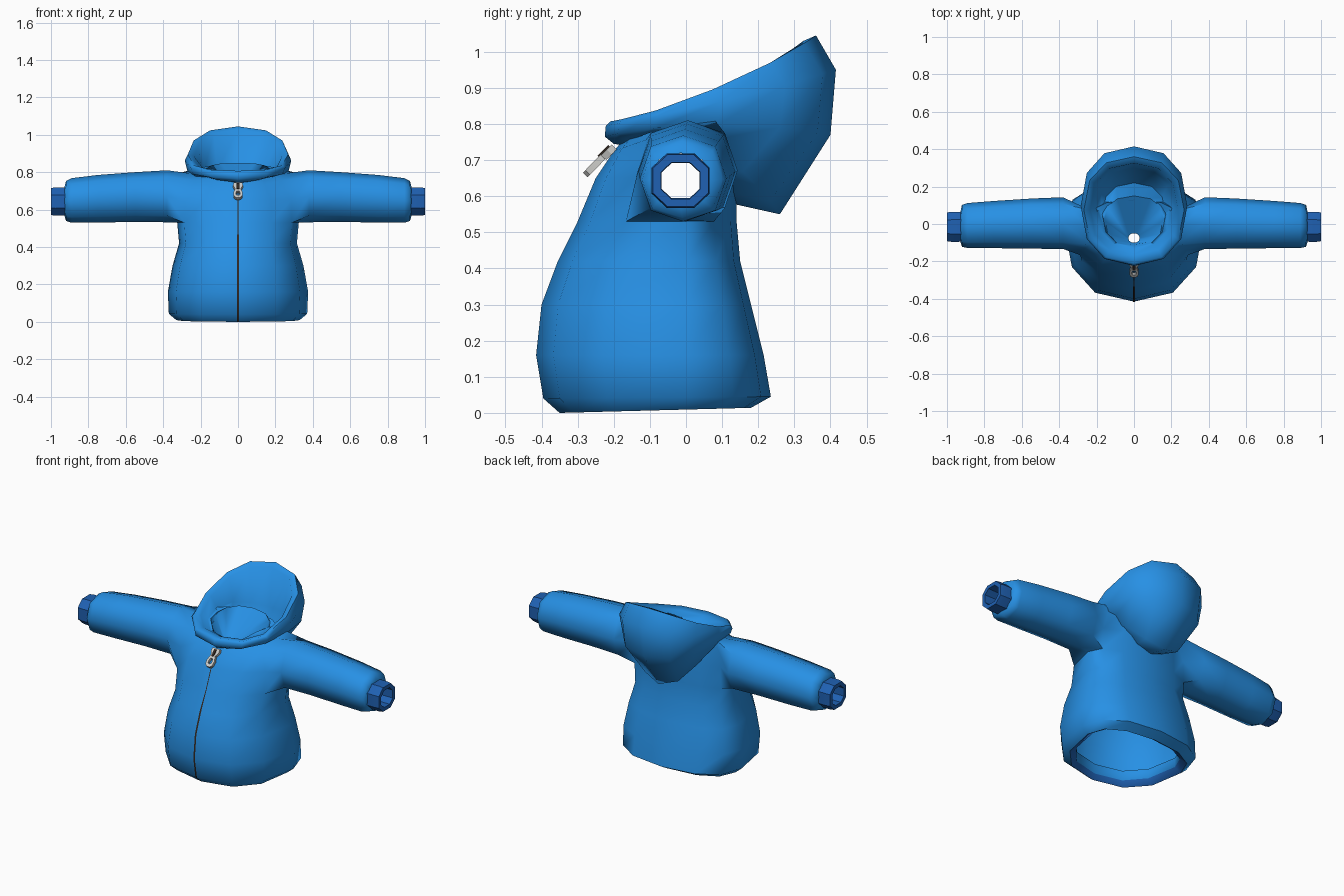
import bpy, bmesh, math
from mathutils import Vector, Matrix

if "Cube" in bpy.data.objects:
    bpy.data.objects.remove(bpy.data.objects["Cube"])


def material(name, rgb):
    m = bpy.data.materials.new(name)
    m.diffuse_color = (*rgb, 1)
    m.use_nodes = True
    m.node_tree.nodes["Principled BSDF"].inputs["Base Color"].default_value = m.diffuse_color
    return m


BLUE = material("jacket blue", (0.02, 0.28, 0.78))
DARK_BLUE = material("cuff blue", (0.014, 0.12, 0.45))
METAL = material("zip metal", (0.6, 0.6, 0.58))
SEAM = material("zip seam dark", (0.03, 0.02, 0.015))


def finish(bm, name, mats, angle=60):
    bmesh.ops.recalc_face_normals(bm, faces=bm.faces)
    me = bpy.data.meshes.new(name)
    bm.to_mesh(me)
    bm.free()
    for m in mats:
        me.materials.append(m)
    me.shade_smooth()
    me.set_sharp_from_angle(angle=math.radians(angle))
    ob = bpy.data.objects.new(name, me)
    bpy.context.collection.objects.link(ob)
    return ob


def spow(v, e=0.85):
    return math.copysign(abs(v) ** e, v)


def skin(bm, a, b, skip=(), mat=0):
    n = len(a)
    for j in range(n):
        if j not in skip:
            f = bm.faces.new((a[j], a[(j + 1) % n], b[(j + 1) % n], b[j]))
            f.material_index = mat


def oval(bm, half_w, yf, zf, yb, zb, y0, lift=0, n=12):
    """Ring through a front and a back point, widest at y0; lift raises its sides."""
    ring = []
    for j in range(n):
        t = 2 * math.pi * j / n
        s = spow(math.sin(t))
        y = y0 + s * ((yb - y0) if s > 0 else (y0 - yf))
        z = zf + (zb - zf) * (y - yf) / (yb - yf) + lift * math.cos(t) ** 2
        ring.append(bm.verts.new((half_w * spow(math.cos(t)), y, z)))
    return ring


def sleeve_ring(bm, x, z_lo, z_hi, y_c, r_y, phase=0.0):
    ring = []
    for k in range(8):
        a = math.pi / 2 - k * math.pi / 4 - phase
        ring.append(bm.verts.new((x, y_c + r_y * spow(math.cos(a)),
                                  (z_lo + z_hi) / 2 + (z_hi - z_lo) / 2 * spow(math.sin(a)))))
    return ring


# Torso: stacked ovals (half width, front y, front z, back y, back z)
bm = bmesh.new()
torso = [(.29, -.33, .09, .14, .09), (.29, -.33, .03, .15, .035),
         (.33, -.35, .0, .18, .014), (.37, -.395, .04, .235, .045),
         (.375, -.415, .16, .215, .16), (.35, -.40, .30, .18, .30),
         (.315, -.355, .42, .15, .42), (.325, -.30, .53, .14, .53),
         (.32, -.25, .65, .14, .66), (.26, -.20, .725, .13, .84),
         (.15, -.17, .76, .12, .83)]
rows = [oval(bm, *r, 0.0) for r in torso]
for i in range(len(rows) - 1):
    armhole = (11, 0, 5, 6) if i in (7, 8) else ()
    skin(bm, rows[i], rows[i + 1], armhole, 1 if i == 1 else 0)

# Sleeves grow out of the armholes
for side, c, back, front in ((1, 0, 1, 11), (-1, 6, 5, 7)):
    prev = [rows[9][c], rows[9][back], rows[8][back], rows[7][back],
            rows[7][c], rows[7][front], rows[8][front], rows[9][front]]
    for x, lo, hi, yc, ry in ((.38, .532, .81, .005, .138), (.55, .535, .80, .002, .134),
                              (.75, .53, .785, -.003, .126), (.89, .53, .768, -.008, .12),
                              (.92, .54, .752, -.01, .112), (.928, .57, .72, -.015, .08)):
        ring = sleeve_ring(bm, side * x, lo, hi, yc, ry)
        skin(bm, prev, ring)
        prev = ring
finish(bm, "jacket_body", [BLUE, DARK_BLUE])

# Hood: outside, rim, lining pouch, back neck ridge and funnel to the neck hole
bm = bmesh.new()
hood = [(.15, -.17, .74, .125, .58, .10), (.20, -.20, .745, .26, .55, .10),
        (.268, -.225, .765, .40, .77, .03), (.285, -.222, .795, .415, .95, -.01),
        (.268, -.210, .807, .36, 1.045, -.03), (.235, -.165, .80, .325, 1.03, -.03),
        (.20, -.13, .78, .30, .80, .03), (.17, -.12, .76, .22, .66, .11),
        (.16, -.11, .755, .15, .85, .01), (.03, -.10, .705, -.05, .74, 0)]
prev = None
for w, yf, zf, yb, zb, lift in hood:
    ring = oval(bm, w, yf, zf, yb, zb, (yf + yb) / 2, lift)
    if prev:
        skin(bm, prev, ring)
    prev = ring
finish(bm, "hood", [BLUE], 80)

# Cuffs: thick octagonal tubes
for side, name in ((1, "cuff_left"), (-1, "cuff_right")):
    bm = bmesh.new()
    prev = None
    for x, rz, ry in ((.90, .08, .085), (.975, .081, .086), (1.0, .077, .082),
                      (1.0, .054, .058), (.90, .052, .056)):
        ring = sleeve_ring(bm, side * x, .643 - rz, .643 + rz, -.015, ry, math.pi / 8)
        if prev:
            skin(bm, prev, ring)
        prev = ring
    finish(bm, name, [DARK_BLUE], 40)

# Front seam: thin strip following the front profile, narrower near the top
bm = bmesh.new()
prev = None
for r in torso[2:10]:
    w = .005 if r[2] < .43 else .0025
    pair = [bm.verts.new((s * w, r[1] - .002, r[2] + .002)) for s in (-1, 1)]
    if prev:
        bm.faces.new((prev[0], prev[1], pair[1], pair[0]))
    prev = pair
finish(bm, "front_seam", [SEAM])


# Zip pull: plates in a tilted frame (u across, v down the pull, w outward)
down = Vector((0, -.70, -.714))
out = Vector((0, -.714, .70))
frame = Matrix((Vector((1, 0, 0)), down, out)).transposed().to_4x4()
frame.translation = Vector((0, -.20, .738))


def plate(name, outline, w0, w1, mat, hole=None):
    bm = bmesh.new()
    n = len(outline)
    outer = [[bm.verts.new((u, v, w)) for u, v in outline] for w in (w0, w1)]
    skin(bm, outer[0], outer[1])
    if hole:
        cu, cv, k = hole
        inner = [[bm.verts.new((cu + (u - cu) * k, cv + (v - cv) * k, w)) for u, v in outline]
                 for w in (w0, w1)]
        skin(bm, inner[0], inner[1])
        for i in (0, 1):
            skin(bm, outer[i], inner[i])
    else:
        for ring in outer:
            bm.faces.new(ring)
    bm.transform(frame)
    finish(bm, name, [mat], 30)


plate("zip_slider", [(-.024, 0), (.024, 0), (.026, .02), (.016, .042), (-.016, .042), (-.026, .02)],
      -.012, .008, METAL)
plate("zip_link", [(-.007, .008), (.007, .008), (.007, .05), (-.007, .05)], .008, .014, SEAM)
plate("zip_tab", [(-.014, .04), (.014, .04), (.025, .075), (.022, .102), (.010, .112),
                  (-.010, .112), (-.022, .102), (-.025, .075)],
      -.008, .010, METAL, hole=(0, .08, .45))
